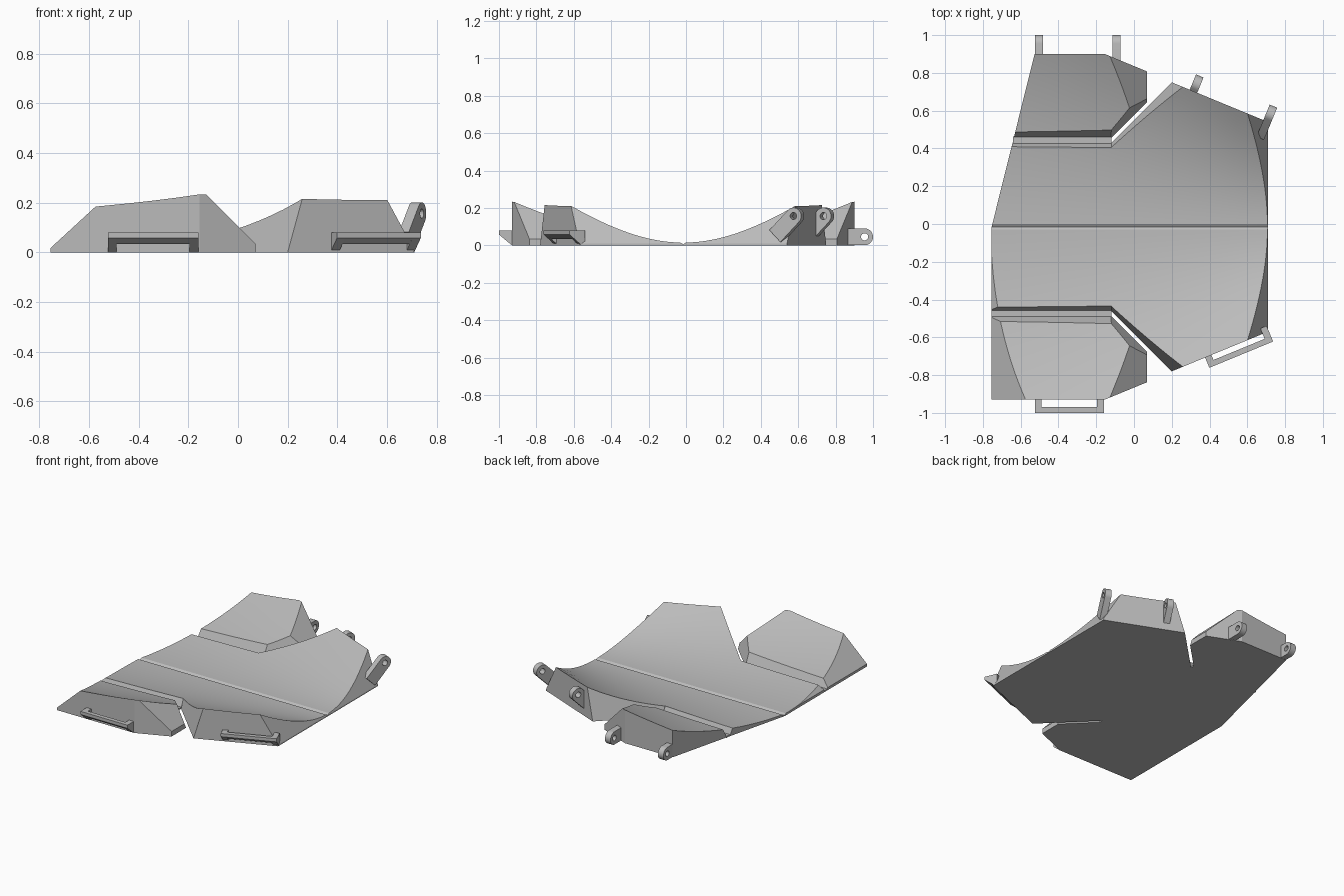
import bpy, bmesh, math
from mathutils import Matrix, Vector

cube = bpy.data.objects.get("Cube")
if cube:
    bpy.data.objects.remove(cube, do_unlink=True)

grey = bpy.data.materials.new("plain_grey")
grey.use_nodes = True
grey.diffuse_color = (0.5, 0.5, 0.5, 1)
grey.node_tree.nodes["Principled BSDF"].inputs["Base Color"].default_value = grey.diffuse_color

MID = -0.015        # y of the centre groove
EDGE = math.radians(22.4)
SIN, COS = math.sin(EDGE), math.cos(EDGE)


def finish(obj):
    obj.data.materials.clear()
    obj.data.materials.append(grey)
    bpy.ops.object.select_all(action='DESELECT')
    obj.select_set(True)
    bpy.context.view_layer.objects.active = obj
    bpy.ops.object.shade_smooth_by_angle(angle=math.radians(15))


def height(x, v):
    # cone-shaped trough with a fine groove along its middle
    return 0.006 if abs(v) < 0.001 else 0.015 + v * v / (3.42 - 2.64 * x)


def block(x0, x1, stations):
    # solid with the trough as its upper surface
    bm = bmesh.new()
    steps = 12
    rows = []
    for i in range(steps + 1):
        x = x0 + (x1 - x0) * i / steps
        rows.append([bm.verts.new((x, v, height(x, v))) for v in stations])
    for a, b in zip(rows, rows[1:]):
        for j in range(len(stations) - 1):
            bm.faces.new((a[j], b[j], b[j + 1], a[j + 1]))
    new = bmesh.ops.extrude_face_region(bm, geom=bm.faces[:])
    for g in new["geom"]:
        if isinstance(g, bmesh.types.BMVert):
            g.co.z = 0
    bmesh.ops.recalc_face_normals(bm, faces=bm.faces[:])
    floor = [e for e in bm.edges if all(v.co.z < 1e-5 for v in e.verts)]
    bmesh.ops.dissolve_limit(bm, angle_limit=0.001, verts=[], edges=floor)
    return bm


def cut(bm, point, normal, fill=True):
    # remove everything on the normal's side of the plane
    res = bmesh.ops.bisect_plane(bm, geom=bm.verts[:] + bm.edges[:] + bm.faces[:], dist=1e-5,
                                 plane_co=point, plane_no=Vector(normal).normalized(),
                                 clear_outer=True)
    edges = [e for e in res["geom_cut"] if isinstance(e, bmesh.types.BMEdge) and e.is_boundary]
    if fill and edges:
        bmesh.ops.holes_fill(bm, edges=edges, sides=0)


def trim_left(bm):
    # slanted upright wall at the back, sloped face at the front
    cut(bm, (-0.75, 0.015, 0), (-0.885, 0.22, 0))
    cut(bm, (-0.755, 0, 0.018), (-0.92, 0, 1))
    cut(bm, (-0.755, 0, 0), (-1, 0, 0))


def make(name, bm):
    bmesh.ops.remove_doubles(bm, verts=bm.verts[:], dist=1e-4)
    bmesh.ops.recalc_face_normals(bm, faces=bm.faces[:])
    bmesh.ops.translate(bm, vec=(0, MID, 0), verts=bm.verts[:])
    mesh = bpy.data.meshes.new(name)
    bm.to_mesh(mesh)
    bm.free()
    obj = bpy.data.objects.new(name, mesh)
    bpy.context.collection.objects.link(obj)
    finish(obj)


# main panel: straight part and fan part, open where they meet
half = [0.015] + [0.04 * i for i in range(1, 22)]
full = [-v for v in reversed(half)] + [0] + half
straight = block(-0.9, 0.0, full)
trim_left(straight)
fan = block(-0.25, 0.8, full)
cut(fan, (0.715, 0, 0), (1.86, 0, 1))
cut(fan, (0.71, 0, 0), (1, 0, 0))
for s in (1, -1):
    cut(straight, (0, s * 0.447, 0), (0, s * 2.2, 1))
    cut(fan, (0.2, s * 0.765, 0), (SIN, s * COS, 0))
    cut(fan, (0.2, s * 0.765, 0), (-2.6, s * 2.6, 1))
cut(straight, (-0.12, 0, 0), (1, 0, 0), False)
cut(fan, (-0.12, 0, 0), (-1, 0, 0), False)
temp = bpy.data.meshes.new("temp")
straight.to_mesh(temp)
straight.free()
fan.from_mesh(temp)
bpy.data.meshes.remove(temp)
make("main_panel", fan)

# side wings, with hinge strips joining them to the main panel
for side, s in (("back", 1), ("front", -1)):
    wing = block(-0.9, 0.2, sorted(s * (0.4 + 0.04 * i) for i in range(15)))
    trim_left(wing)
    cut(wing, (0, s * 0.915, 0), (0, s, 0))
    cut(wing, (-0.155, s * 0.915, 0), (SIN, s * COS, 0))
    cut(wing, (0, s * 0.47, 0), (0, -s * 2, 1))
    cut(wing, (0, s * 0.592, 0), (2.1, -s * 2.1, 1))
    cut(wing, (0.07, 0, 0.035), (1, 0, 1))
    cut(wing, (0.07, 0, 0), (1, 0, 0))
    make(side + "_wing", wing)

    hinge = bmesh.new()
    bmesh.ops.create_cube(hinge, size=1)
    left = -0.64 if s > 0 else -0.755
    for v in hinge.verts:
        v.co = (left if v.co.x < 0 else -0.12, s * 0.4585 + v.co.y * 0.04, 0.01 if v.co.z > 0 else 0)
    make(side + "_hinge", hinge)


def plate(name, outlines, thickness, spot, out, along=0):
    # profile of (outward, up) points extruded sideways
    curve = bpy.data.curves.new(name, 'CURVE')
    curve.dimensions = '2D'
    curve.fill_mode = 'BOTH'
    curve.extrude = thickness / 2
    for pts in outlines:
        sp = curve.splines.new('POLY')
        sp.points.add(len(pts) - 1)
        for p, (d, z) in zip(sp.points, pts):
            p.co = (d, z, 0, 1)
        sp.use_cyclic_u = True
    obj = bpy.data.objects.new(name, curve)
    bpy.context.collection.objects.link(obj)
    n, up = Vector((out[0], out[1], 0)), Vector((0, 0, 1))
    w = n.cross(up)
    rot = Matrix((n, up, w)).transposed().to_4x4()
    obj.matrix_world = Matrix.Translation(Vector((spot[0], spot[1], 0)) + w * along) @ rot
    bpy.ops.object.select_all(action='DESELECT')
    obj.select_set(True)
    bpy.context.view_layer.objects.active = obj
    bpy.ops.object.convert(target='MESH')
    finish(bpy.context.object)


def lug(name, spot, out, tip, tail, r=0.045):
    # round-ended arm with a pin hole
    aim = math.atan2(tip[1] - tail[1], tip[0] - tail[0])
    arc = [aim - math.pi / 2 + math.pi * i / 16 for i in range(17)]
    outer = [(tip[0] + r * math.cos(a), tip[1] + r * math.sin(a)) for a in arc]
    for s in (1, -1):
        outer.append((tail[0] - s * r * math.sin(aim), tail[1] + s * r * math.cos(aim)))
    ring = [2 * math.pi * i / 24 for i in range(24)]
    hole = [(tip[0] + 0.019 * math.cos(a), tip[1] + 0.019 * math.sin(a)) for a in ring]
    plate(name, [outer, hole], 0.043, spot, out)


# lugs along the back edges
lug("wing_lug_right", (-0.503, 0.9), (0, 1), (0.055, 0.046), (-0.045, 0.046))
lug("wing_lug_left", (-0.092, 0.9), (0, 1), (0.055, 0.046), (-0.045, 0.046))
lug("fan_lug_right", (0.317, 0.708), (SIN, COS), (0.037, 0.157), (-0.07, 0.05))
lug("fan_lug_left", (0.707, 0.548), (SIN, COS), (0.037, 0.157), (-0.07, 0.05))

# handle-like catches along the front edges
bar = [(0.04, 0.08), (0.07, 0.08), (0.07, 0.058), (0.04, 0.034)]
leg = [(-0.02, 0.08), (0.07, 0.08), (0.07, 0.058), (0, 0), (-0.02, 0)]
for side, spot, out in (("wing", (-0.342, -0.93), (0, -1)),
                        ("fan", (0.541, -0.627), (SIN, -COS))):
    plate(side + "_catch_bar", [bar], 0.365, spot, out)
    for end, s in (("first", 1), ("second", -1)):
        plate(f"{side}_catch_{end}_leg", [leg], 0.036, spot, out, s * 0.1645)
